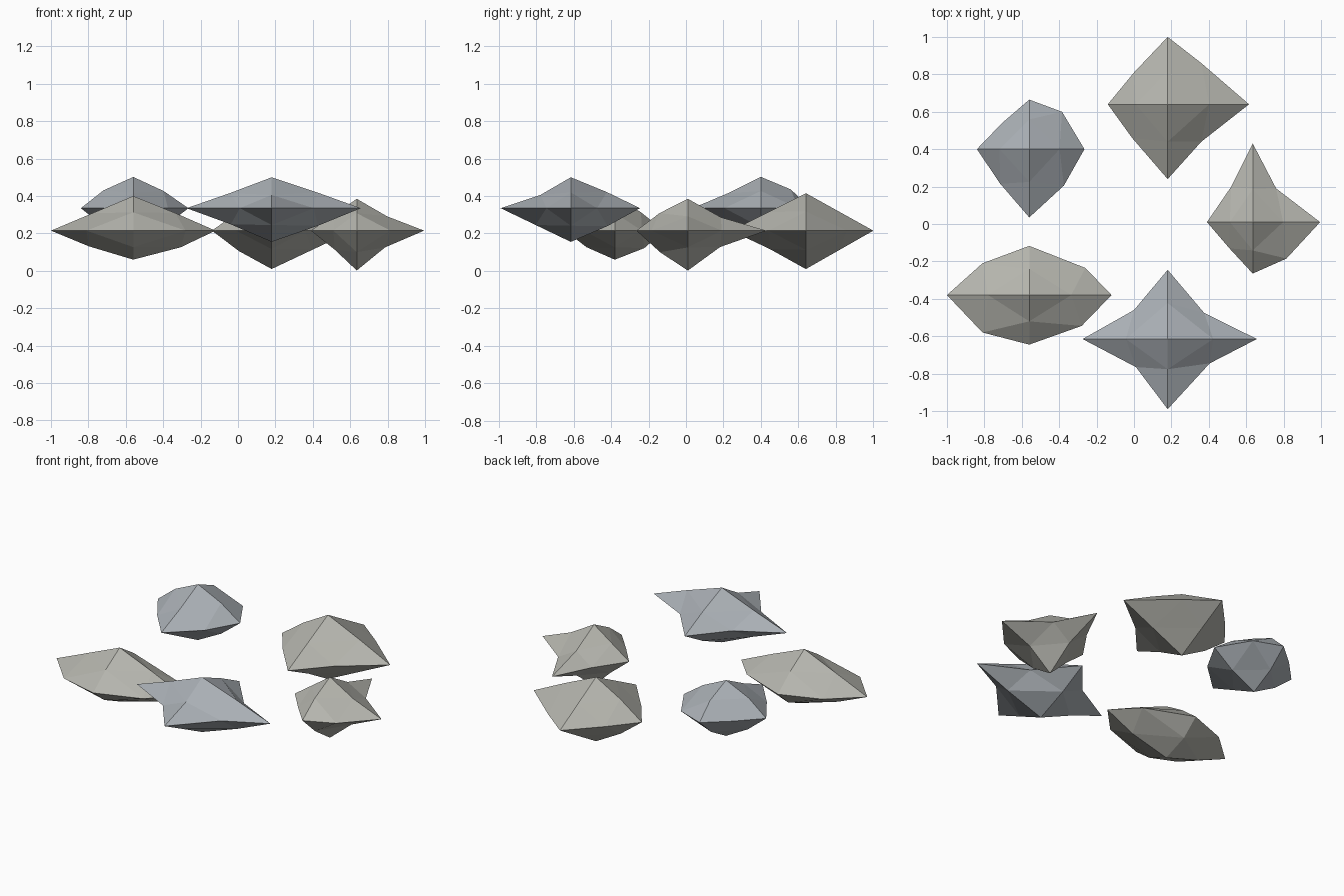
import bpy, bmesh
from mathutils import Vector

if "Cube" in bpy.data.objects:
    bpy.data.objects.remove(bpy.data.objects["Cube"])


def material(name, rgb):
    m = bpy.data.materials.new(name)
    m.diffuse_color = (*rgb, 1)
    m.use_nodes = True
    m.node_tree.nodes["Principled BSDF"].inputs["Base Color"].default_value = m.diffuse_color
    return m


warm = material("warm_stone", (0.46, 0.46, 0.42))
cool = material("cool_stone", (0.40, 0.43, 0.46))


def rock(name, mat, center, reach, ring, xz, yz):
    """Once-divided octahedron.
    reach: tip distances -x +x -y +y -z +z
    ring: waist points (x, y) for back-left, back-right, front-right, front-left
    xz, yz: edge bulge (0.5 = straight) for upper -, upper +, lower -, lower +"""
    c = Vector(center)
    axis = {}
    for i in range(3):
        for s in (-1, 1):
            v = Vector((0, 0, 0))
            v[i] = s * reach[2 * i + (s > 0)]
            axis[i, s] = v
    mid = {}
    # waist corners
    for (sx, sy), p in zip(((-1, 1), (1, 1), (1, -1), (-1, -1)), ring):
        mid["xy", sx, sy] = Vector((p[0] - c.x, p[1] - c.y, 0))
    # points halfway up and down the ridges
    for i, key, f in ((0, "xz", xz), (1, "yz", yz)):
        for (sz, s), k in zip(((1, -1), (1, 1), (-1, -1), (-1, 1)), f):
            mid[key, s, sz] = k * (axis[i, s] + axis[2, sz])

    bm = bmesh.new()
    va = {k: bm.verts.new(p) for k, p in axis.items()}
    vm = {k: bm.verts.new(p) for k, p in mid.items()}
    # four triangles per octant
    for sx in (-1, 1):
        for sy in (-1, 1):
            for sz in (-1, 1):
                x, y, z = va[0, sx], va[1, sy], va[2, sz]
                xy, xzv, yzv = vm["xy", sx, sy], vm["xz", sx, sz], vm["yz", sy, sz]
                for tri in ((x, xy, xzv), (xy, y, yzv), (xzv, yzv, z), (xy, yzv, xzv)):
                    bm.faces.new(tri if sx * sy * sz > 0 else tri[::-1])
    me = bpy.data.meshes.new(name)
    bm.to_mesh(me)
    bm.free()
    me.materials.append(mat)
    ob = bpy.data.objects.new(name, me)
    ob.location = c
    bpy.context.collection.objects.link(ob)


# ring of five floating rocks
rock("rock_front_left", warm, (-0.56, -0.38, 0.215), (.44, .44, .265, .263, .155, .185),
     ((-.81, -.21), (-.26, -.235), (-.28, -.545), (-.81, -.58)),
     (.5, .51, .54, .575), (.53, .53, .57, .6))
rock("rock_front", cool, (0.18, -0.615, 0.335), (.455, .477, .375, .37, .18, .165),
     ((0, -.46), (.375, -.475), (.405, -.745), (.01, -.765)),
     (.49, .51, .48, .52), (.43, .52, .5, .53))
rock("rock_right", warm, (0.635, 0.01, 0.215), (.245, .36, .275, .42, .213, .17),
     ((.52, .20), (.76, .19), (.815, -.185), (.51, -.13)),
     (.5, .45, .48, .42), (.55, .42, .54, .41))
rock("rock_back", warm, (0.18, 0.64, 0.215), (.32, .435, .40, .36, .205, .2),
     ((0, .81), (.36, .86), (.36, .44), (-.01, .46)),
     (.53, .51, .54, .5), (.5, .5, .48, .5))
rock("rock_back_left", cool, (-0.56, 0.40, 0.335), (.28, .295, .365, .265, .185, .167),
     ((-.705, .54), (-.385, .60), (-.375, .205), (-.715, .215)),
     (.57, .55, .55, .55), (.48, .6, .5, .56))
